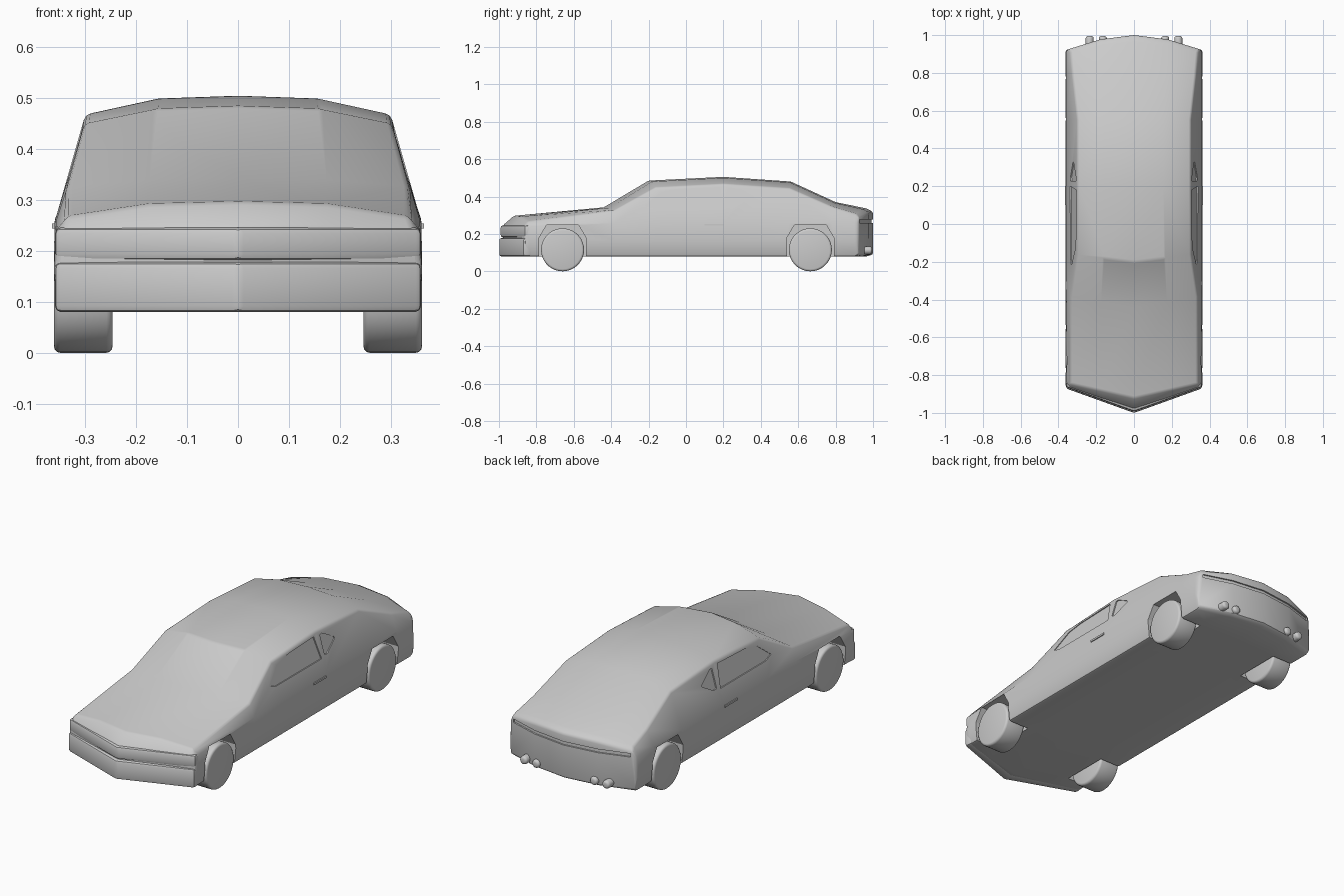
import bpy, bmesh, math

if "Cube" in bpy.data.objects:
    bpy.data.objects.remove(bpy.data.objects["Cube"])


def finish(name, bm):
    bmesh.ops.recalc_face_normals(bm, faces=bm.faces)
    me = bpy.data.meshes.new(name)
    bm.to_mesh(me)
    bm.free()
    ob = bpy.data.objects.new(name, me)
    bpy.context.collection.objects.link(ob)
    return ob


def apply(ob, kind, **props):
    bpy.context.view_layer.objects.active = ob
    m = ob.modifiers.new(kind, kind)
    for k, v in props.items():
        setattr(m, k, v)
    bpy.ops.object.modifier_apply(modifier=m.name)


def bevel(ob, width, segments=2, angle=28):
    apply(ob, 'BEVEL', width=width, segments=segments, limit_method='ANGLE',
          angle_limit=math.radians(angle))


def smooth(ob, angle=30):
    bpy.ops.object.select_all(action='DESELECT')
    ob.select_set(True)
    bpy.context.view_layer.objects.active = ob
    bpy.ops.object.shade_smooth_by_angle(angle=math.radians(angle))


def prism(name, lower, upper):
    bm = bmesh.new()
    a = [bm.verts.new(p) for p in lower]
    b = [bm.verts.new(p) for p in upper]
    bm.faces.new(a)
    bm.faces.new(b)
    for i in range(len(a)):
        j = (i + 1) % len(a)
        bm.faces.new((a[i], a[j], b[j], b[i]))
    return finish(name, bm)


def plan_prism(name, pts, z0, z1):
    return prism(name, [(x, y, z0) for x, y in pts], [(x, y, z1) for x, y in pts])


def cut(ob, cutter):
    cutter.hide_render = True
    apply(ob, 'BOOLEAN', operation='DIFFERENCE', object=cutter, solver='EXACT')
    bpy.data.objects.remove(cutter)


# Body stations: centre y, side y, centre top, edge x, edge z, shoulder x, shoulder z, bottom
stations = [
    (-.980, -.862, .245, .345, .238, .355, .222, .085),
    (-.920, -.840, .297, .335, .268, .358, .240, .08),
    (-.440, -.380, .342, .335, .327, .358, .258, .08),
    (-.200, -.155, .485, .302, .450, .360, .258, .08),
    (.200, .200, .505, .300, .468, .360, .258, .08),
    (.560, .550, .480, .300, .445, .360, .258, .08),
    (.800, .780, .370, .325, .345, .360, .262, .08),
    (.965, .900, .336, .335, .308, .360, .262, .08),
    (1.000, .920, .318, .345, .288, .357, .255, .09),
]


def section(yc, ye, zc, xe, ze, xb, zb, bot):
    half = [(0, zc), (.52 * xe, zc - .15 * (zc - ze)), (xe, ze), (xb, zb),
            (.362, .16), (.354, bot), (.18, bot), (0, bot)]
    ring = half + [(-x, z) for x, z in half[-2:0:-1]]
    power = 1 if yc < 0 else 1.8
    return [(x, yc + (ye - yc) * (abs(x) / .36) ** power, z) for x, z in ring]


bm = bmesh.new()
rings = [[bm.verts.new(p) for p in section(*s)] for s in stations]
n = len(rings[0])
for r, s in zip(rings, rings[1:]):
    for i in range(n):
        bm.faces.new((r[i], r[(i + 1) % n], s[(i + 1) % n], s[i]))
for r in (rings[0], rings[-1]):
    for q in ((0, 1, 6, 7), (1, 2, 5, 6), (2, 3, 4, 5)):
        bm.faces.new([r[i] for i in q])
        bm.faces.new([r[-i % n] for i in q])
body = finish("car_body", bm)
bevel(body, .012)

# Wheel arches
for side in (-1, 1):
    for yw in (-.66, .665):
        arch = [(-.125, .0), (-.125, .18), (-.085, .248), (.085, .248), (.125, .18), (.125, .0)]
        cut(body, prism("arch_cutter", [(side * .235, yw + y, z) for y, z in arch],
                        [(side * .5, yw + y, z) for y, z in arch]))

# Recessed side windows and quarter windows
windows = [
    [(-.22, .35), (-.13, .422), (-.05, .438), (.18, .448), (.2, .335), (-.17, .335)],
    [(.228, .44), (.228, .345), (.25, .342), (.33, .388), (.325, .398), (.245, .442)],
]
for side in (-1, 1):
    for win in windows:
        inner = [(side * (.354 - .06 * (z - .258) / .208), y, z) for y, z in win]
        cut(body, prism("window_cutter", inner, [(side * .5, y, z) for y, z in win]))

# Tail lamp groove following the curved rear
rear = [(-.335, .921), (-.18, .969), (0, .992), (.18, .969), (.335, .921)]
cut(body, plan_prism("tail_cutter", rear + [(.335, 1.1), (-.335, 1.1)], .258, .276))
smooth(body)

# Pointed front bumper bars
for name, tip, z0, z1 in (("lower_bumper", -1.0, .08, .178), ("upper_bumper", -.993, .182, .246)):
    e = tip + .13
    bar = plan_prism(name, [(0, tip), (.361, e), (.355, e + .05), (0, tip + .06),
                            (-.355, e + .05), (-.361, e)], z0, z1)
    bevel(bar, .012)
    smooth(bar)


def cylinder(name, radius, depth, loc, rot, width, seg):
    bpy.ops.mesh.primitive_cylinder_add(vertices=seg, radius=radius, depth=depth,
                                        location=loc, rotation=rot)
    ob = bpy.context.object
    ob.name = name
    bevel(ob, width, 3, 60)
    smooth(ob, 35)


for side in (-1, 1):
    # Wheels
    for label, y in (("front", -.66), ("rear", .665)):
        cylinder(label + "_wheel", .115, .115, (side * .304, y, .115),
                 (0, math.pi / 2, 0), .012, 36)
    # Twin exhaust tips
    for x in (.165, .235):
        cylinder("exhaust_tip", .021, .09, (side * x, .95, .112), (math.pi / 2, 0, 0), .012, 20)
    # Door handles
    bpy.ops.mesh.primitive_cube_add(size=1, location=(side * .36, .15, .249))
    handle = bpy.context.object
    handle.name = "door_handle"
    handle.scale = (.01, .1, .01)
